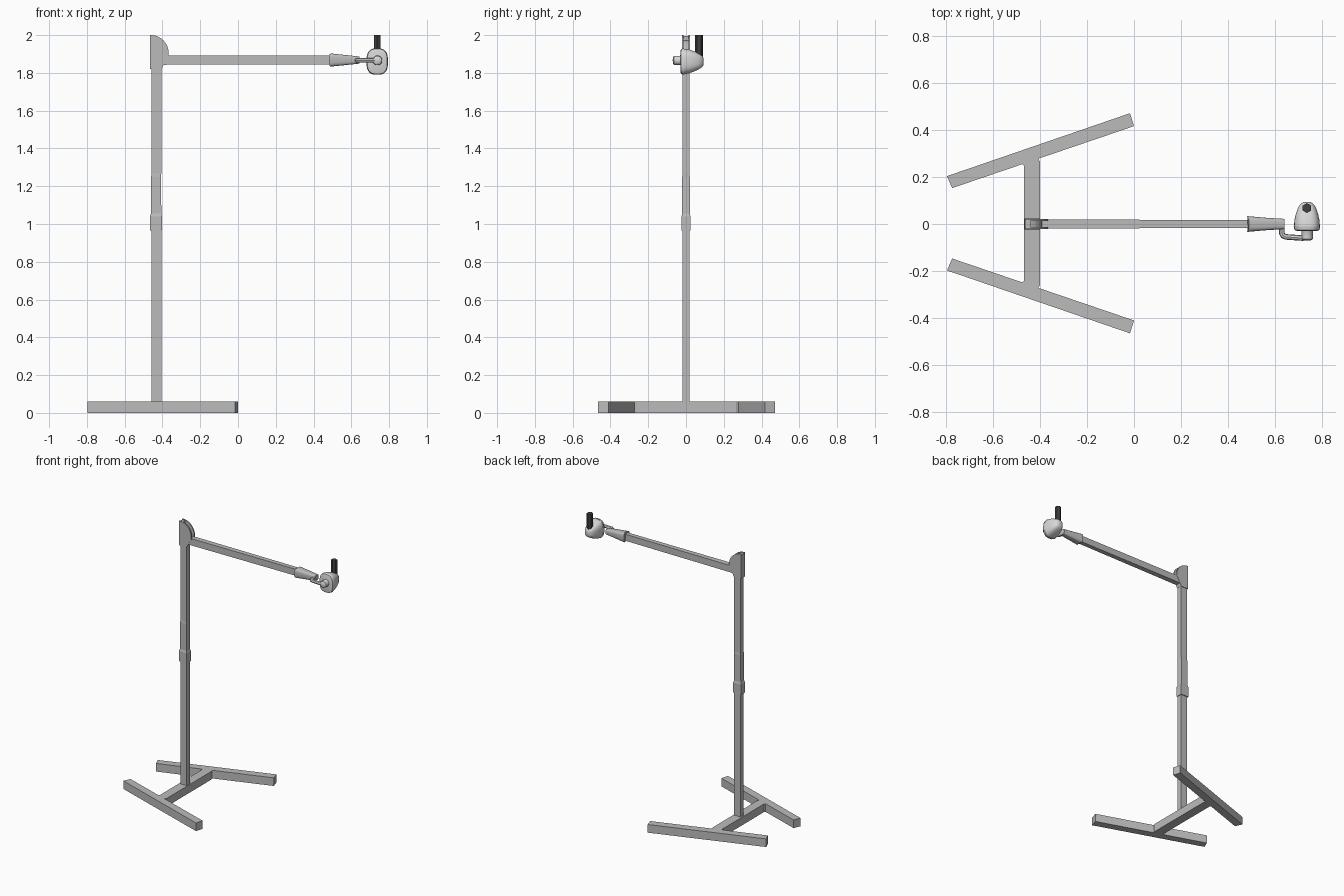
import bpy, bmesh, math
from mathutils import Vector

if "Cube" in bpy.data.objects:
    bpy.data.objects.remove(bpy.data.objects["Cube"])


def material(name, v):
    m = bpy.data.materials.new(name)
    m.diffuse_color = (v, v, v, 1)
    m.use_nodes = True
    m.node_tree.nodes["Principled BSDF"].inputs["Base Color"].default_value = m.diffuse_color
    return m


GREY = material("frame grey", 0.50)
LIGHT = material("lamp light grey", 0.68)
BLACK = material("handle black", 0.05)
CY = 0.003   # centre plane of the base


def finish(name, bm, mat, smooth=False):
    bmesh.ops.recalc_face_normals(bm, faces=bm.faces)
    me = bpy.data.meshes.new(name)
    bm.to_mesh(me)
    bm.free()
    me.materials.append(mat)
    ob = bpy.data.objects.new(name, me)
    bpy.context.collection.objects.link(ob)
    if smooth:
        bpy.ops.object.select_all(action='DESELECT')
        ob.select_set(True)
        bpy.context.view_layer.objects.active = ob
        bpy.ops.object.shade_smooth_by_angle(angle=math.radians(40))
    return ob


def loft(name, rings, mat, smooth=False):
    """Skin a list of equal-length rings and cap both ends."""
    bm = bmesh.new()
    vs = [[bm.verts.new(p) for p in r] for r in rings]
    n = len(vs[0])
    for a, b in zip(vs, vs[1:]):
        for i in range(n):
            bm.faces.new((a[i], a[(i + 1) % n], b[(i + 1) % n], b[i]))
    bm.faces.new(vs[0])
    bm.faces.new(vs[-1])
    return finish(name, bm, mat, smooth)


def prism(name, pts, lo, hi, axis, mat):
    """Extrude a 2D outline along y (x,z outline) or z (x,y outline)."""
    put = (lambda a, b, t: (a, t, b)) if axis == 'y' else (lambda a, b, t: (a, b, t))
    return loft(name, [[put(a, b, t) for a, b in pts] for t in (lo, hi)], mat)


def column(name, levels, mat):
    """Rectangular post from (z, x0, x1, half depth) levels."""
    return loft(name, [[(x0, -h, z), (x1, -h, z), (x1, h, z), (x0, h, z)]
                       for z, x0, x1, h in levels], mat)


def oval(hu, hv, n, power):
    """Super-ellipse outline, power 2 is round, higher is boxier."""
    out = []
    for i in range(n):
        t = 2 * math.pi * (i + 0.5) / n
        c, s = math.cos(t), math.sin(t)
        out.append((hu * math.copysign(abs(c) ** (2 / power), c),
                    hv * math.copysign(abs(s) ** (2 / power), s)))
    return out


# base: two splayed legs
leg = [(-0.797, 0.201), (-0.775, 0.150), (0.0, 0.414), (-0.017, 0.469)]
for side, name in ((1, "back_leg"), (-1, "front_leg")):
    prism(name, [(x, CY + side * y) for x, y in leg], 0, 0.06, 'z', GREY)

# base: cross bar, its ends bent square to the legs
half = [(-0.468, 0.245), (-0.482, 0.259), (-0.412, 0.283), (-0.400, 0.262)]
bar = [(x, CY + y) for x, y in half] + [(x, CY - y) for x, y in reversed(half)]
prism("cross_bar", bar, 0, 0.06, 'z', GREY)

# telescopic post
column("lower_post", [(0.05, -0.457, -0.406, 0.018), (1.0, -0.457, -0.406, 0.018)], GREY)
column("post_collar", [(0.965, -0.466, -0.402, 0.024), (1.04, -0.466, -0.402, 0.024),
                       (1.055, -0.461, -0.406, 0.020)], GREY)
column("upper_post", [(1.03, -0.461, -0.406, 0.020), (1.25, -0.460, -0.407, 0.020),
                      (1.27, -0.457, -0.406, 0.018), (1.84, -0.457, -0.406, 0.018)], GREY)

# pivot head: two quarter-round cheeks with a recessed core
def cheek(r, back):
    arc = [(-0.462 + r * math.sin(math.radians(a)), 1.905 + r * math.cos(math.radians(a)))
           for a in range(8, 91, 8)]
    return [(back, 1.82), (back, 1.905 + r), *arc, (-0.462 + r, 1.885),
            (-0.385, 1.86), (-0.405, 1.82)]

prism("front_cheek", cheek(0.095, -0.465), -0.022, -0.013, 'y', GREY)
prism("back_cheek", cheek(0.095, -0.465), 0.013, 0.022, 'y', GREY)
prism("pivot_core", cheek(0.070, -0.460), -0.014, 0.014, 'y', GREY)
column("pivot_back_plate", [(1.82, -0.465, -0.440, 0.014), (1.995, -0.465, -0.440, 0.014)], GREY)

# horizontal arm
def section(x, hy, z0, z1):
    return [(x, -hy, z0), (x, hy, z0), (x, hy, z1), (x, -hy, z1)]

loft("arm", [section(-0.42, 0.020, 1.843, 1.893), section(0.52, 0.016, 1.845, 1.893)], GREY)

# tapered sleeve at the arm's end
def sleeve(x, hy, hz):
    return [(x + (0.016 * (1 - abs(u) / hy) if x < 0.5 else 0), u, 1.868 + v)
            for u, v in oval(hy, hz, 16, 4)]

loft("arm_sleeve", [sleeve(0.482, 0.034, 0.035), sleeve(0.56, 0.027, 0.028),
                    sleeve(0.642, 0.022, 0.019)], GREY, True)

# bent bracket carrying the lamp
cu = bpy.data.curves.new("lamp_bracket", 'CURVE')
cu.dimensions = '3D'
cu.bevel_depth = 0.012
cu.bevel_resolution = 2
cu.use_fill_caps = True
path = [(0.630, -0.005), (0.630, -0.040), (0.635, -0.050), (0.648, -0.055), (0.72, -0.060),
        (0.735, -0.056), (0.740, -0.045), (0.740, -0.015)]
sp = cu.splines.new('POLY')
sp.points.add(len(path) - 1)
for p, (x, y) in zip(sp.points, path):
    p.co = (x, y, 1.866, 1)
    p.radius = 1
cu.materials.append(LIGHT)
ob = bpy.data.objects.new("lamp_bracket", cu)
bpy.context.collection.objects.link(ob)
bpy.ops.object.select_all(action='DESELECT')
ob.select_set(True)
bpy.context.view_layer.objects.active = ob
bpy.ops.object.convert(target='MESH')
bpy.ops.object.shade_smooth_by_angle(angle=math.radians(40))

# round boss joining bracket and lamp
loft("bracket_boss", [[(0.738 + u, y, 1.866 + v) for u, v in oval(r, r, 24, 2)]
     for y, r in ((-0.070, 0.016), (-0.064, 0.024), (-0.034, 0.024), (-0.020, 0.030))], LIGHT, True)

# lamp housing: rounded sections tapering to the back (y, half width, bottom, top)
def housing(y, hx, z0, z1):
    return [(0.737 + u, y, (z0 + z1) / 2 + v) for u, v in oval(hx, (z1 - z0) / 2, 32, 2.8)]

loft("lamp_rim", [housing(*s) for s in ((-0.030, 0.042, 1.808, 1.915), (-0.026, 0.053, 1.794, 1.927),
     (-0.010, 0.057, 1.790, 1.930))], LIGHT, True)
loft("lamp_housing", [housing(*s) for s in ((-0.010, 0.055, 1.792, 1.928), (0.015, 0.054, 1.797, 1.925),
     (0.045, 0.047, 1.808, 1.914), (0.070, 0.038, 1.820, 1.902), (0.085, 0.028, 1.830, 1.892),
     (0.093, 0.016, 1.843, 1.880))], LIGHT, True)

# hexagonal handle
loft("handle", [[(0.737 + 0.021 * math.cos(math.radians(a)), 0.068 + 0.021 * math.sin(math.radians(a)), z)
     for a in range(30, 390, 60)] for z in (1.875, 2.0)], BLACK)
